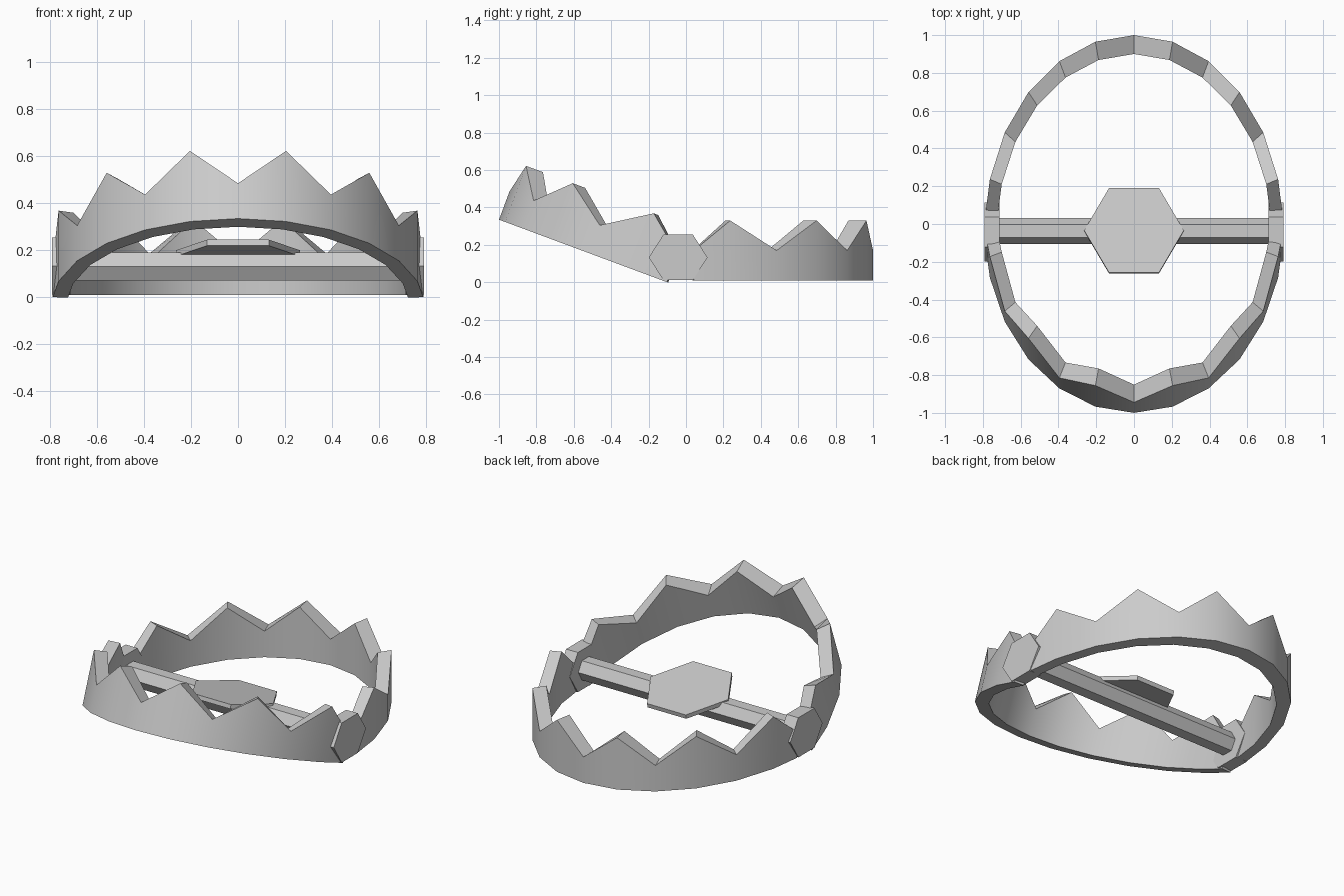
import bpy, bmesh
from math import sin, cos, radians, pi
from mathutils import Matrix, Vector

cube = bpy.data.objects.get("Cube")
if cube:
    bpy.data.objects.remove(cube, do_unlink=True)

steel = bpy.data.materials.new("steel_grey")
steel.use_nodes = True
GREY = (0.6, 0.6, 0.6, 1)
steel.diffuse_color = GREY
steel.node_tree.nodes["Principled BSDF"].inputs["Base Color"].default_value = GREY


def finish(name, bm, matrix, smooth=False):
    bm.transform(matrix)
    bmesh.ops.recalc_face_normals(bm, faces=bm.faces)
    mesh = bpy.data.meshes.new(name)
    bm.to_mesh(mesh)
    bm.free()
    mesh.materials.append(steel)
    obj = bpy.data.objects.new(name, mesh)
    bpy.context.collection.objects.link(obj)
    if smooth:
        bpy.ops.object.select_all(action='DESELECT')
        bpy.context.view_layer.objects.active = obj
        obj.select_set(True)
        bpy.ops.object.shade_smooth_by_angle(angle=radians(25))
    return obj


def jaw(name, matrix):
    """Half-ellipse band whose top edge zigzags into teeth."""
    bm = bmesh.new()
    sections = []
    for i in range(-6, 7):
        a = radians(max(-86, min(86, i * 15)))
        height = 0.32 if i % 2 else 0.16
        outer = (0.79 * sin(a), -0.03 + 1.03 * cos(a))
        inner = (0.725 * sin(a), -0.03 + 0.93 * cos(a))
        sections.append([bm.verts.new((*p, z)) for p, z in
                         ((outer, 0), (outer, height), (inner, height), (inner, 0))])
    for s, t in zip(sections, sections[1:]):
        for k in range(4):
            n = (k + 1) % 4
            bm.faces.new((s[k], s[n], t[n], t[k]))
    bm.faces.new(sections[0])
    bm.faces.new(sections[-1])
    return finish(name, bm, matrix, smooth=True)


def hex_prism(name, depth, matrix):
    """Unit hexagon with corners on its local x axis, extruded along z."""
    bm = bmesh.new()
    ring = [bm.verts.new((cos(k * pi / 3), sin(k * pi / 3), -depth / 2)) for k in range(6)]
    face = bm.faces.new(ring)
    top = bmesh.ops.extrude_face_region(bm, geom=[face])["geom"]
    bmesh.ops.translate(bm, vec=(0, 0, depth),
                        verts=[v for v in top if isinstance(v, bmesh.types.BMVert)])
    return finish(name, bm, matrix)


def move(x, y, z):
    return Matrix.Translation(Vector((x, y, z)))


# Jaws: the back one lies flat, the front one is raised on its hinge
jaw("back_jaw", move(0, 0, 0.01))
jaw("front_jaw", move(0, -0.1, 0) @ Matrix.Rotation(radians(-20.4), 4, 'X')
    @ Matrix.Rotation(pi, 4, 'Z') @ move(0, -0.04, 0))

# Local x, y, z become world y, z, x
sideways = Matrix(((0, 0, 1, 0), (1, 0, 0, 0), (0, 1, 0, 0), (0, 0, 0, 1)))

# Hinge plates at both ends of the bar
for name, side in (("left_hinge", 1), ("right_hinge", -1)):
    hex_prism(name, 0.08, move(side * 0.752, -0.042, 0.133) @ sideways
              @ Matrix.Diagonal((0.157, 0.141, 1, 1)))

# Crossbar
hex_prism("crossbar", 1.44, move(0, -0.037, 0.13) @ sideways
          @ Matrix.Diagonal((0.069, 0.069, 1, 1)))

# Trigger plate, tipped up at the front
hex_prism("trigger_plate", 0.026, move(0, -0.036, 0.187)
          @ Matrix.Rotation(radians(-11.3), 4, 'X') @ Matrix.Diagonal((0.264, 0.264, 1, 1)))
